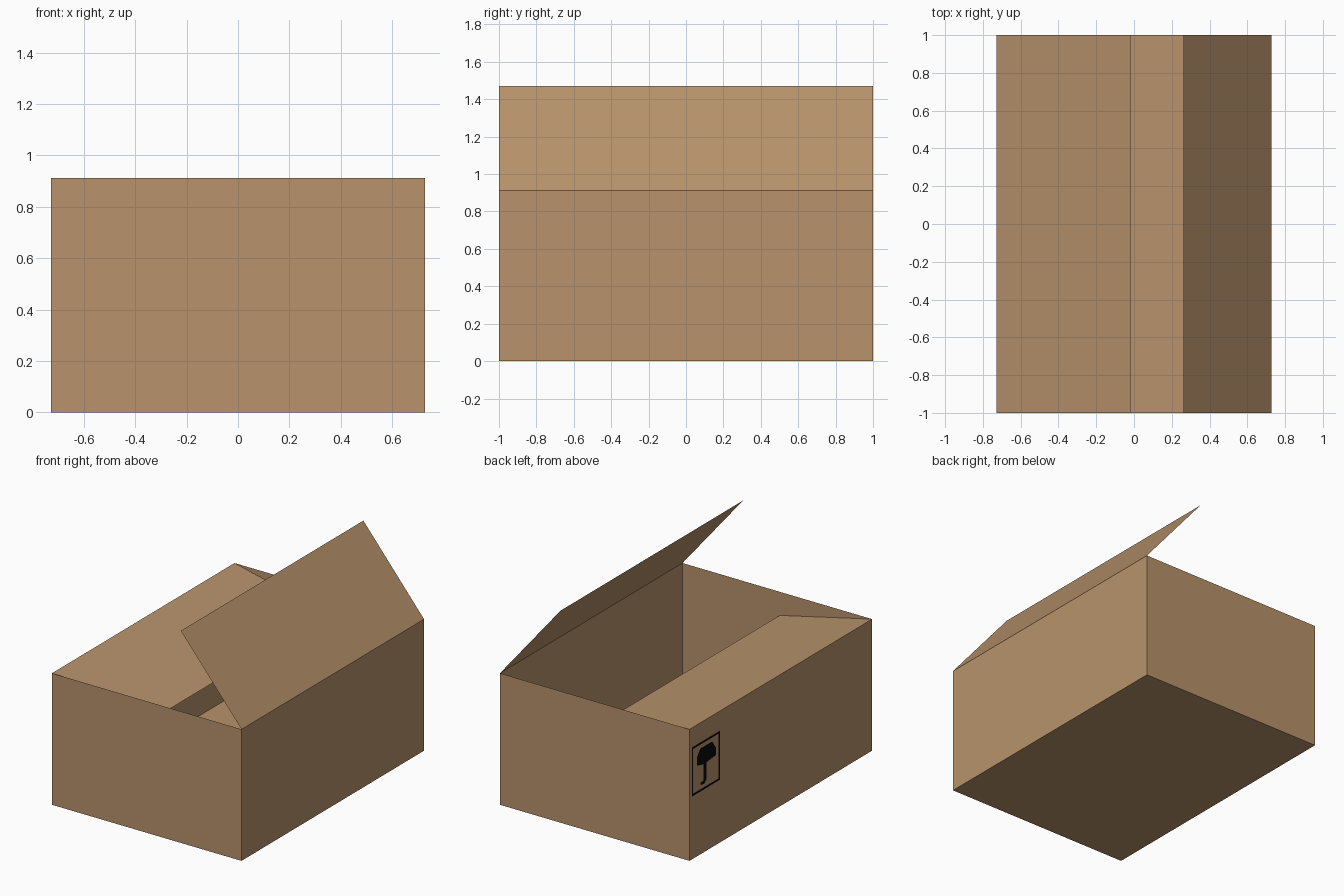
import bpy
import bmesh
from math import cos, sin, radians

if "Cube" in bpy.data.objects:
    bpy.data.objects.remove(bpy.data.objects["Cube"])

HALF_X, HALF_Y, HEIGHT = 0.727, 1.0, 0.912
PRINT_X = -HALF_X - 0.002


def material(name, rgb):
    mat = bpy.data.materials.new(name)
    mat.use_nodes = True
    colour = (*rgb, 1.0)
    mat.diffuse_color = colour
    shader = next(n for n in mat.node_tree.nodes if n.type == "BSDF_PRINCIPLED")
    shader.inputs["Base Color"].default_value = colour
    shader.inputs["Roughness"].default_value = 0.9
    return mat


cardboard = material("cardboard brown", (0.479, 0.292, 0.150))
ink = material("black ink", (0.003, 0.003, 0.004))


def finish(name, bm, mat):
    mesh = bpy.data.meshes.new(name)
    bm.to_mesh(mesh)
    bm.free()
    mesh.materials.append(mat)
    obj = bpy.data.objects.new(name, mesh)
    bpy.context.collection.objects.link(obj)
    return obj


# Open carton: a box without its lid
bm = bmesh.new()
bmesh.ops.create_cube(bm, size=1)
for v in bm.verts:
    v.co.x *= 2 * HALF_X
    v.co.y *= 2 * HALF_Y
    v.co.z = (v.co.z + 0.5) * HEIGHT
lid = [f for f in bm.faces if f.normal.z > 0.9]
bmesh.ops.delete(bm, geom=lid, context="FACES_ONLY")
finish("carton_body", bm, cardboard)


# Long flaps, hinged on the side walls and half the box wide
def flap(name, side, degrees):
    angle = radians(degrees)
    hinge_x = side * HALF_X
    tip_x = hinge_x - side * HALF_X * cos(angle)
    tip_z = HEIGHT + HALF_X * sin(angle)
    bm = bmesh.new()
    corners = [(hinge_x, -HALF_Y, HEIGHT), (hinge_x, HALF_Y, HEIGHT),
               (tip_x, HALF_Y, tip_z), (tip_x, -HALF_Y, tip_z)]
    bm.faces.new([bm.verts.new(c) for c in corners])
    bm.normal_update()
    if bm.faces[:][0].normal.z < 0:
        bmesh.ops.reverse_faces(bm, faces=bm.faces[:])
    finish(name, bm, cardboard)


flap("raised_flap", 1, 50.2)
flap("lowered_flap", -1, -13)


# Printed keep-dry sign on the -x wall, as flat (y, z) outlines
def printed(name, outlines):
    bm = bmesh.new()
    for outline in outlines:
        face = bm.faces.new([bm.verts.new((PRINT_X, y, z)) for y, z in outline])
        face.normal_update()
        if face.normal.x > 0:
            face.normal_flip()
    finish(name, bm, ink)


def bar(y0, y1, z0, z1):
    return [(y0, z0), (y1, z0), (y1, z1), (y0, z1)]


Y0, Y1, Z0, Z1, LINE = 0.67, 0.978, 0.437, 0.777, 0.015
printed("sign_frame", [
    bar(Y0, Y1, Z0, Z0 + LINE),
    bar(Y0, Y1, Z1 - LINE, Z1),
    bar(Y0, Y0 + LINE, Z0 + LINE, Z1 - LINE),
    bar(Y1 - LINE, Y1, Z0 + LINE, Z1 - LINE),
])
printed("sign_umbrella_canopy", [[
    (0.715, 0.625), (0.715, 0.68), (0.755, 0.735), (0.885, 0.735),
    (0.923, 0.685), (0.923, 0.63), (0.86, 0.615), (0.81, 0.615),
]])
printed("sign_umbrella_handle", [
    bar(0.815, 0.852, 0.5, 0.615),
    [(0.815, 0.5), (0.852, 0.5), (0.885, 0.497), (0.885, 0.48), (0.84, 0.475)],
])
